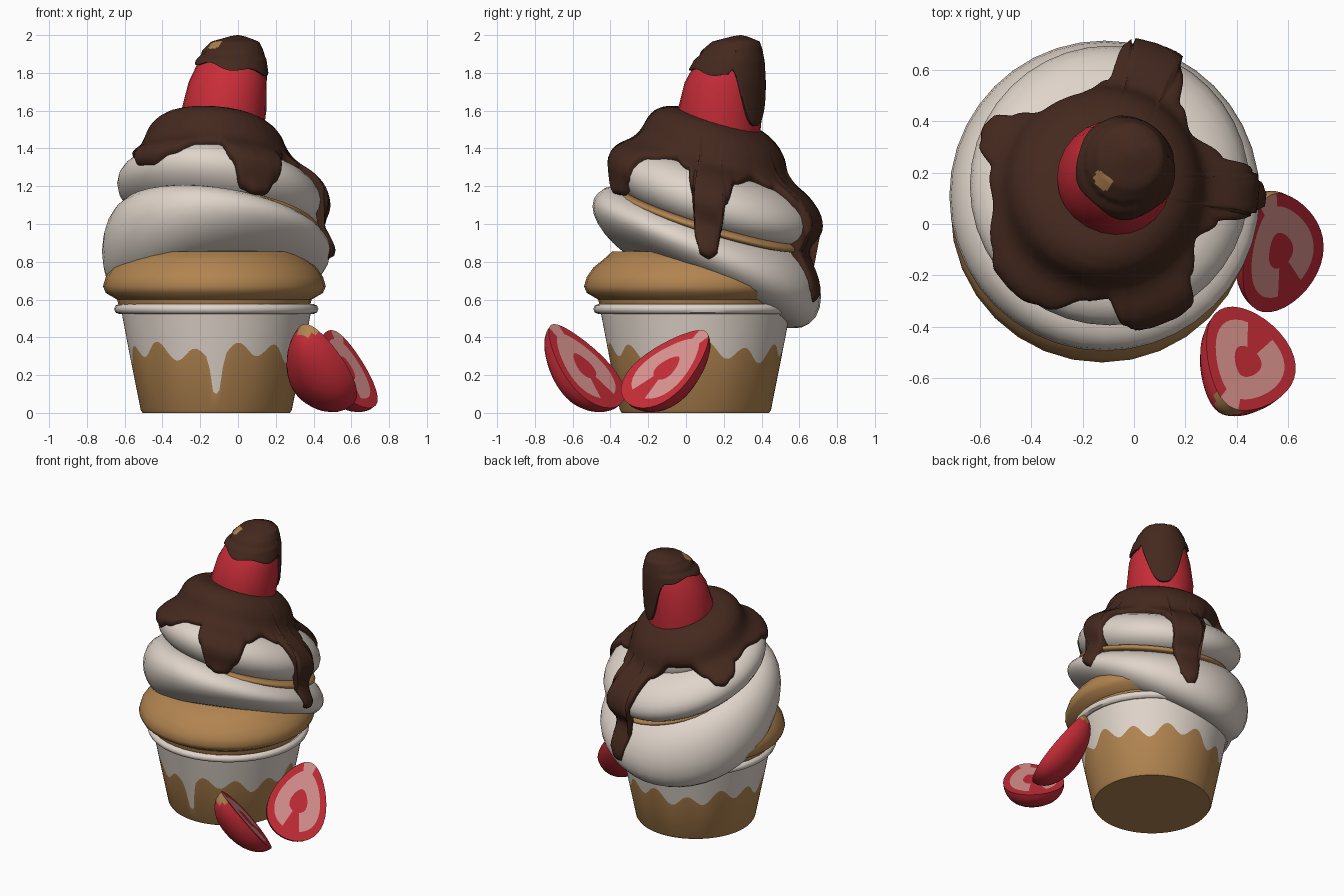
import bpy, bmesh, math
from math import sin, cos, pi, radians, exp
from mathutils import Vector
from mathutils.bvhtree import BVHTree

if "Cube" in bpy.data.objects:
    bpy.data.objects.remove(bpy.data.objects["Cube"])


def material(name, rgb):
    m = bpy.data.materials.new(name)
    m.use_nodes = True
    m.diffuse_color = (*rgb, 1)
    shader = next(n for n in m.node_tree.nodes if n.type == "BSDF_PRINCIPLED")
    shader.inputs["Base Color"].default_value = (*rgb, 1)
    shader.inputs["Roughness"].default_value = 0.7
    return m


CREAM = material("cream", (0.74, 0.66, 0.59))
TAN = material("sponge_tan", (0.44, 0.23, 0.08))
CHOC = material("chocolate", (0.058, 0.022, 0.013))
RED = material("berry_red", (0.58, 0.026, 0.04))
PINK = material("berry_pink", (0.72, 0.3, 0.28))


def sheet(name, point, columns, rows, mats, rule=None, angle=45):
    """Closed band of quads; point(u, k) gives column angle u, row k."""
    bm = bmesh.new()
    grid = [[bm.verts.new(point(2 * pi * i / columns, k)) for i in range(columns)]
            for k in range(rows)]
    for k in range(rows - 1):
        for i in range(columns):
            j = (i + 1) % columns
            f = bm.faces.new((grid[k][i], grid[k][j], grid[k + 1][j], grid[k + 1][i]))
            if rule:
                f.material_index = rule(f.calc_center_median(), 2 * pi * (i + 0.5) / columns, k)
    bmesh.ops.remove_doubles(bm, verts=bm.verts, dist=0.0002)
    bmesh.ops.recalc_face_normals(bm, faces=bm.faces)
    mesh = bpy.data.meshes.new(name)
    bm.to_mesh(mesh)
    bm.free()
    ob = bpy.data.objects.new(name, mesh)
    bpy.context.collection.objects.link(ob)
    for m in mats:
        mesh.materials.append(m)
    bpy.ops.object.select_all(action="DESELECT")
    ob.select_set(True)
    bpy.context.view_layer.objects.active = ob
    bpy.ops.object.shade_smooth_by_angle(angle=radians(angle))
    return ob


def lathe(name, profile, cx, cy, mat, columns=32):
    def point(u, k):
        r, z = profile[k]
        return Vector((cx + r * cos(u), cy + r * sin(u), z))
    return sheet(name, point, columns, len(profile), [mat])


def interpolate(anchors, x):
    """Smooth blend through sorted anchors (x, value)."""
    for (x0, a), (x1, b) in zip(anchors, anchors[1:]):
        if x <= x1:
            t = (x - x0) / (x1 - x0)
            return a + (b - a) * (3 * t * t - 2 * t ** 3)
    return anchors[-1][1]


# Cup with dripping icing edge
CX, CY = -0.115, 0.05


def icing_edge(u):
    d = (u - 1.5 * pi) / 0.075
    return 0.32 + 0.04 * sin(13 * u) + 0.02 * sin(5 * u + 1) - 0.17 * exp(-d ** 4)


def cup_point(u, k):
    z = (0, 0, 0.015, icing_edge(u), 0.53, 0.55)[k]
    r = (0, 0.39, 0.40)[k] if k < 3 else 0.40 + 0.19 * z
    return Vector((CX + r * cos(u), CY + r * sin(u), z))


sheet("cup", cup_point, 160, 6, [TAN, CREAM], lambda c, u, k: int(k >= 3))
rim = [(0.515 + 0.026 * cos(a * pi / 4), 0.55 + 0.026 * sin(a * pi / 4)) for a in range(9)]
lathe("cup_rim", rim, CX, CY, CREAM, 40)

# Sponge cake
lathe("cake", [(0, 0.53), (0.5, 0.54), (0.515, 0.6), (0.575, 0.635), (0.59, 0.67),
               (0.575, 0.72), (0.54, 0.77), (0.49, 0.81), (0.44, 0.855), (0, 0.86)],
      -0.125, 0.05, TAN)


# Leaning swirl tiers: rounded discs between two sloping planes
def tier(name, cx, cy, radius, bulge, bottom, top, mat):
    def point(u, k):
        phi = -pi / 2 + pi * (k - 1) / 12
        r = radius - bulge + bulge * cos(phi) if 0 < k < 14 else 0
        x, y = r * cos(u), r * sin(u)
        lo, hi = (p[0] + p[1] * x + p[2] * y for p in (bottom, top))
        s = sin(max(-pi / 2, min(pi / 2, phi)))
        return Vector((cx + x, cy + y, (lo + hi) / 2 + s * (hi - lo) / 2))
    return sheet(name, point, 40, 15, [mat])


tiers = [
    tier("cream_lower", -0.115, 0.11, 0.605, 0.2, (0.66, 0.14, -0.46), (1.05, -0.14, -0.33), CREAM),
    tier("cream_upper", -0.095, 0.15, 0.545, 0.25, (0.99, -0.12, -0.28), (1.32, -0.1, -0.3), CREAM),
    tier("cream_peak", -0.12, 0.15, 0.35, 0.18, (1.2, -0.08, -0.28), (1.53, -0.08, -0.28), CREAM),
]
tier("sponge_seam", -0.06, 0.125, 0.495, 0.04, (1.0, -0.12, -0.3), (1.045, -0.12, -0.3), TAN)

# Chocolate sauce: surface of the swirl seen from its core, with the creases filled
verts, polys = [], []
for ob in tiers:
    base = len(verts)
    verts += [v.co.copy() for v in ob.data.vertices]
    polys += [[base + i for i in p.vertices] for p in ob.data.polygons]
swirl = BVHTree.FromPolygons(verts, polys)
CORE = Vector((-0.1, 0.15, 1.0))
NU, NE, STEP, LOW = 120, 71, 2, -50


def direction(u, e):
    return Vector((cos(e) * cos(u), cos(e) * sin(u), sin(e)))


def reach(i, j):
    d = direction(2 * pi * i / NU, radians(LOW + STEP * j))
    return (swirl.ray_cast(CORE + d * 2, -d)[0] - CORE).length


bare = [[reach(i, j) for j in range(NE)] for i in range(NU)]
filled = bare
for _ in range(14):
    filled = [[max(bare[i][j], (filled[i - 1][j] + filled[(i + 1) % NU][j]
                                + filled[i][max(0, j - 1)] + filled[i][min(NE - 1, j + 1)]) / 4)
               for j in range(NE)] for i in range(NU)]


def sauce_reach(u, elevation):
    a, b = u / (2 * pi) * NU, (elevation - LOW) / STEP
    i, j = int(a), min(int(b), NE - 2)
    s, t = a - i, b - j
    p, q = filled[i % NU], filled[(i + 1) % NU]
    return (p[j] * (1 - t) + p[j + 1] * t) * (1 - s) + (q[j] * (1 - t) + q[j + 1] * t) * s


# Lower edge of the sauce: elevation by direction, in degrees
EDGE = [(-90, 44), (-83, 32), (-77, 19), (-70, 16), (-63, 16), (-57, 22), (-48, 36),
        (-32, 41), (-18, 33), (-12.5, 18), (-10.5, -6), (-7, -16), (-3, -18), (1, -16),
        (4, -6), (6, 10), (14, 25), (32, 32), (48, 24), (58, 8), (61, -20), (65, -33),
        (70, -37), (75, -36), (79, -28), (82, 0), (90, 25), (108, 38), (130, 38),
        (143, 28), (149, 21), (155, 20), (162, 24), (172, 34), (190, 38), (208, 35),
        (218, 30), (230, 30), (242, 35), (258, 43), (270, 44)]
ROWS = 44


def sauce_point(u, k):
    deg = math.degrees(u)
    end = interpolate(EDGE, deg - 360 if deg > 270 else deg)
    t = min(1, k / (ROWS - 2))
    e = 90 + (end - 90) * t
    lift = 0.042 * math.sqrt(max(0, 1 - t ** 16)) if k < ROWS - 1 else -0.03
    return CORE + direction(u, radians(e)) * (sauce_reach(u, e) + lift)


def spot(where, size):
    return lambda c, u, k: int((c - Vector(where)).length < size)


sheet("chocolate_sauce", sauce_point, 240, ROWS, [CHOC, TAN],
      spot((0.14, -0.34, 1.31), 0.03), 60)

# Whole strawberry on top: rings of (height, centre x, centre y, radius)
RINGS = [(1.45, -0.08, 0.18, 0.21), (1.6, -0.075, 0.18, 0.225), (1.75, -0.055, 0.2, 0.207),
         (1.87, -0.035, 0.23, 0.17), (1.95, -0.015, 0.265, 0.11), (1.985, 0, 0.29, 0)]


def berry_at(u, z, lift=0):
    for a, b in zip(RINGS, RINGS[1:]):
        if z <= b[0]:
            break
    t = (z - a[0]) / (b[0] - a[0])
    x, y, r = (a[i] + (b[i] - a[i]) * t for i in (1, 2, 3))
    r = r + lift if z < 1.98 else r
    return Vector((x + r * cos(u), y + r * sin(u), z + max(0, lift) * (z > 1.9)))


sheet("top_strawberry", lambda u, k: berry_at(u, RINGS[k][0]), 24, len(RINGS), [RED], angle=60)


# Chocolate cap on the strawberry with one long drip
def cap_point(u, k):
    d = abs(u - radians(57)) / 0.6
    low = 1.825 - 0.295 * exp(-d ** 3) - 0.03 * cos(u) * (d > 1.5) + 0.012 * sin(5 * u)
    t = max(0, k - 2) / 20
    lift = (-0.02, 0.005, 0.013)[k] if k < 3 else 0.016
    return berry_at(u, low + (1.985 - low) * t, lift)


sheet("strawberry_chocolate", cap_point, 96, 23, [CHOC, TAN],
      spot((-0.115, 0.175, 1.94), 0.042), 60)


# Strawberry halves leaning by the cup: cut face, then rounded back
CUT = (0, 0.16, 0.3, 0.54, 0.77, 0.88, 1)


def half_berry(name, centre, axis, normal, depth):
    centre, axis, normal = Vector(centre), Vector(axis).normalized(), Vector(normal)
    normal = (normal - axis * normal.dot(axis)).normalized()
    side = axis.cross(normal)

    def point(u, k):
        psi = max(0, k - 6) * pi / 16
        s = CUT[k] if k < 7 else cos(psi)
        along, across = 0.285 * s * cos(u), 0.195 * s * sin(u) * (1 + 0.3 * cos(u))
        return centre + axis * along + side * across - normal * depth * sin(psi)

    def colour(c, u, k):
        a = cos(u)
        if k >= 6:
            return 2 if (c - centre).dot(axis) < -0.25 else 0
        if a > 0.95:
            return 0
        return int(2 <= k <= 3 or (k > 3 and a < -0.95))

    sheet(name, point, 40, 15, [RED, PINK, TAN], colour)


half_berry("front_strawberry_half", (0.44, -0.54, 0.25), (0.14, 0.33, -0.43),
           (0.5, 0.5, 0.62), 0.17)
half_berry("side_strawberry_half", (0.57, -0.1, 0.24), (0.1, -0.42, -0.39),
           (0.62, -0.35, 0.7), 0.16)
